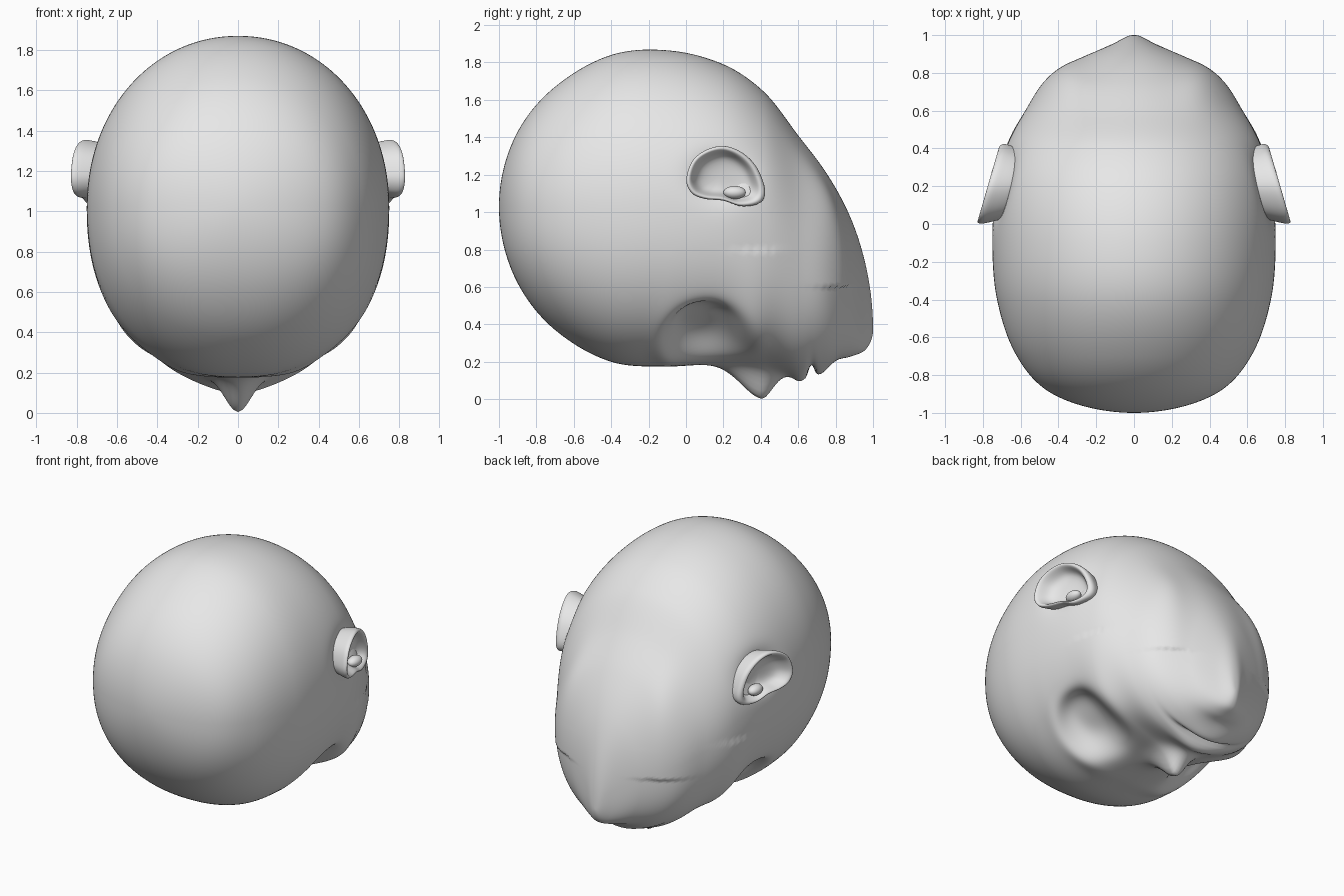
import bpy
import bmesh
from math import acos, cos, sin, pi, exp, copysign
from mathutils import Vector

old = bpy.data.objects.get("Cube")
if old:
    bpy.data.objects.remove(old)

grey = bpy.data.materials.new("plain grey")
grey.use_nodes = True
grey.diffuse_color = (0.8, 0.8, 0.8, 1)
grey.node_tree.nodes["Principled BSDF"].inputs["Base Color"].default_value = (0.8, 0.8, 0.8, 1)


def spline(a, b, c, d, u):
    """Catmull-Rom blend between b and c."""
    return b + 0.5 * u * (c - a + u * (2 * a - 5 * b + 4 * c - d + u * (3 * (b - c) + d - a)))


def bump(x, y, sx, sy):
    return exp(-(x / sx) ** 2 - (y / sy) ** 2)


def loft(name, rings, caps):
    """Skin closed rings and close both ends with a fan to a cap point."""
    bm = bmesh.new()
    rows = [[bm.verts.new(p) for p in ring] for ring in rings]
    n = len(rows[0])
    for r, s in zip(rows, rows[1:]):
        for i in range(n):
            j = (i + 1) % n
            bm.faces.new((r[i], r[j], s[j], s[i]))
    for row, cap in zip((rows[0], rows[-1]), caps):
        tip = bm.verts.new(cap)
        for i in range(n):
            bm.faces.new((row[i], row[(i + 1) % n], tip))
    bmesh.ops.recalc_face_normals(bm, faces=bm.faces)
    for f in bm.faces:
        f.smooth = True
    mesh = bpy.data.meshes.new(name)
    bm.to_mesh(mesh)
    bm.free()
    mesh.materials.append(grey)
    obj = bpy.data.objects.new(name, mesh)
    bpy.context.collection.objects.link(obj)
    return obj


# Head sections from crown to chin: y, half width, upper z, lower z
sections = [
    (-1, 0, 1.03, 1.03), (-0.9, 0.43, 1.43, 0.62), (-0.7, 0.62, 1.67, 0.37),
    (-0.4, 0.725, 1.84, 0.2), (-0.1, 0.75, 1.865, 0.175), (0.2, 0.73, 1.79, 0.195),
    (0.42, 0.67, 1.64, 0.185), (0.6, 0.575, 1.41, 0.13), (0.75, 0.47, 1.21, 0.165),
    (0.88, 0.27, 0.97, 0.225), (0.96, 0.1, 0.72, 0.265), (1, 0, 0.37, 0.37)]
knots = [acos(-s[0]) for s in sections]


def section_at(t):
    """Half width, upper z and lower z, by a cubic with finite-difference slopes."""
    k = max(i for i in range(len(knots) - 1) if knots[i] <= t)
    span = knots[k + 1] - knots[k]
    u = (t - knots[k]) / span

    def slope(i, c):
        lo, hi = max(i - 1, 0), min(i + 1, len(knots) - 1)
        return (sections[hi][c] - sections[lo][c]) / (knots[hi] - knots[lo])
    out = []
    for c in (1, 2, 3):
        p, q = sections[k][c], sections[k + 1][c]
        m, n = slope(k, c) * span, slope(k + 1, c) * span
        out.append(p + u * (m + u * (3 * (q - p) - 2 * m - n + u * (2 * (p - q) + m + n))))
    return out


socket = Vector((0.42, 0.11, 0.37))
socket_push = Vector((-0.3, -0.3, 0.85)) * 0.14


def sculpt(p):
    """Press the face features into a point of the plain head."""
    x, y, z = abs(p.x), p.y, p.z
    move = Vector((0, 0, 0))
    if z < 0.8:
        # nose, with a long bridge and a short underside
        along = 0.17 if y < 0.4 else 0.085
        move.z -= 0.15 * bump(x, y - 0.4, 0.085, along) + 0.035 * bump(x, y - 0.42, 0.2, 0.12)
        # cheeks and brow
        move += Vector((0.03, 0, -0.03)) * bump(x - 0.5, y - 0.36, 0.16, 0.12)
        move.z -= 0.025 * bump(x - 0.4, y + 0.1, 0.2, 0.07)
        # eye sockets
        d = (Vector((x, y, z)) - socket).length / 0.215
        move += socket_push * exp(-d ** 4)
        # lips and the slit between them
        move.z -= 0.03 * bump(x, y - 0.61, 0.16, 0.045) + 0.02 * bump(x, y - 0.72, 0.14, 0.04)
        move.z += 0.06 * bump(x, y - 0.67, 0.2, 0.018)
        move.z += 0.02 * bump(x, y - 0.81, 0.2, 0.05)
    elif x > 0.4:
        # hollow beneath each ear
        move.x -= 0.07 * bump(y - 0.18, z - 1.19, 0.13, 0.11)
    if z > 0.6:
        # jaw line around the hollow under the chin
        move.y += 0.025 * bump(x - 0.36, y - 0.74, 0.12, 0.14)
    return p + Vector((copysign(move.x, p.x) if move.x >= 0 else -copysign(-move.x, p.x),
                       move.y, move.z))


def power(v, e):
    return copysign(abs(v) ** e, v)


RINGS, SIDES = 200, 256
head_rings = []
for i in range(1, RINGS):
    t = pi * i / RINGS
    w, hi, lo = section_at(t)
    ring = []
    for j in range(SIDES):
        a = 2 * pi * j / SIDES
        e = 2 / (2.25 if sin(a) < 0 else 2.05)
        ring.append(sculpt(Vector((w * power(cos(a), e), -cos(t),
                                   (hi + lo) / 2 + (hi - lo) / 2 * power(sin(a), e)))))
    head_rings.append(ring)
loft("head", head_rings, ((0, -1, 1.03), (0, 1, 0.37)))

# Ear outline (y, z), and its section from the hidden root over the rim into the bowl
outline = [(0.0, 1.17), (0.03, 1.27), (0.1, 1.33), (0.2, 1.355), (0.3, 1.32), (0.38, 1.24),
           (0.425, 1.12), (0.4, 1.05), (0.3, 1.03), (0.2, 1.06), (0.1, 1.07), (0.03, 1.1)]
rim = [(0.74, -0.17), (0.9, -0.07), (0.97, -0.02), (1, 0.005), (0.98, 0.024), (0.92, 0.032),
       (0.85, 0.025), (0.78, 0.0), (0.7, -0.03), (0.58, -0.05), (0.35, -0.06), (0.1, -0.062)]
STEPS = 8
edge = []
for i in range(len(outline)):
    pts = [outline[(i + k) % len(outline)] for k in (-1, 0, 1, 2)]
    for s in range(STEPS):
        edge.append([spline(*[q[c] for q in pts], s / STEPS) for c in (0, 1)])


def ear_point(side, y, z, lift):
    return Vector((side * (0.803 - 0.29 * y + lift), y, z))


for side, label in ((1, "left"), (-1, "right")):
    cy, cz = 0.18, 1.19
    rings = [[ear_point(side, cy + (y - cy) * r, cz + (z - cz) * r, h) for y, z in edge]
             for r, h in rim]
    ear = loft(label + "_ear", rings, (ear_point(side, cy, cz, -0.17),
                                       ear_point(side, cy, cz, -0.062)))
    sub = ear.modifiers.new("smooth", 'SUBSURF')
    sub.levels = sub.render_levels = 1
    # small fold at the ear opening
    bpy.ops.mesh.primitive_uv_sphere_add(segments=24, ring_count=16, radius=1,
                                         location=(side * 0.715, 0.26, 1.105))
    fold = bpy.context.object
    fold.name = label + "_ear_fold"
    fold.scale = (0.04, 0.06, 0.035)
    fold.data.materials.append(grey)
    bpy.ops.object.shade_smooth()
